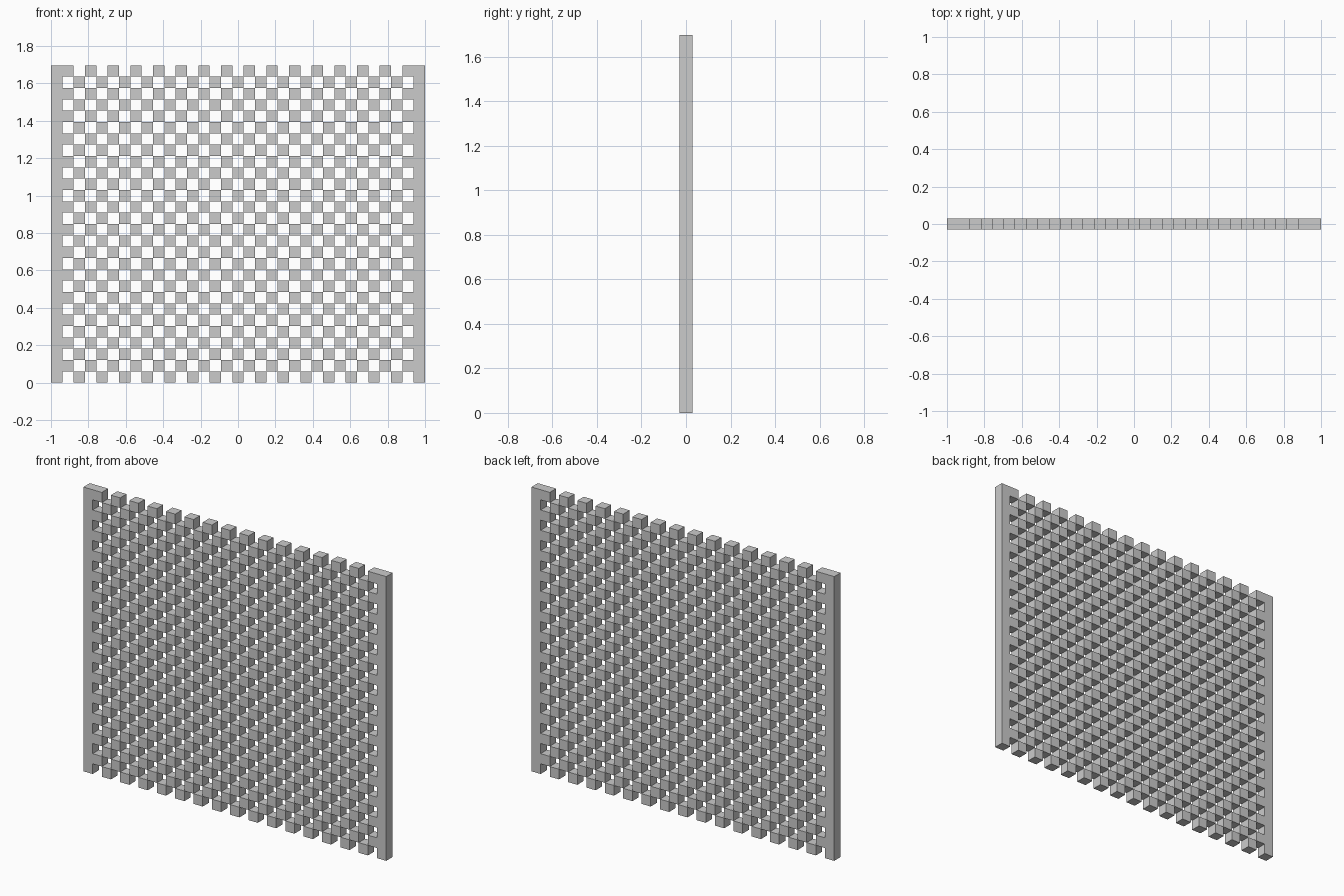
import bpy
import bmesh
from math import pi
from mathutils import Matrix, Vector

if "Cube" in bpy.data.objects:
    bpy.data.objects.remove(bpy.data.objects["Cube"], do_unlink=True)

COLS, ROWS = 33, 28
CELL = 2 / COLS
HEIGHT = ROWS * CELL
DEPTH = 0.06

# Upright sheet of square cells, facing the front
bm = bmesh.new()
placement = (Matrix.Translation((0, -DEPTH / 2, HEIGHT / 2))
             @ Matrix.Rotation(pi / 2, 4, "X")
             @ Matrix.Diagonal((1, HEIGHT / 2, 1, 1)))
bmesh.ops.create_grid(bm, x_segments=COLS, y_segments=ROWS, size=1, matrix=placement)


def is_hole(face):
    centre = face.calc_center_median()
    col = int((centre.x + 1) / CELL)
    row = int(centre.z / CELL)
    return 0 < col < COLS - 1 and (col + row) % 2 == 1


# Checkered openings between two solid side posts
holes = [f for f in bm.faces if is_hole(f)]
bmesh.ops.delete(bm, geom=holes, context="FACES")

# Thickness
result = bmesh.ops.extrude_face_region(bm, geom=bm.faces[:], use_keep_orig=True)
back = [v for v in result["geom"] if isinstance(v, bmesh.types.BMVert)]
bmesh.ops.translate(bm, verts=back, vec=Vector((0, DEPTH, 0)))
bmesh.ops.recalc_face_normals(bm, faces=bm.faces[:])

# Merge the flat cells of the posts into clean faces
bmesh.ops.dissolve_limit(bm, angle_limit=0.01, verts=bm.verts[:], edges=bm.edges[:])

mesh = bpy.data.meshes.new("lattice_screen")
bm.to_mesh(mesh)
bm.free()
screen = bpy.data.objects.new("lattice_screen", mesh)
bpy.context.collection.objects.link(screen)
